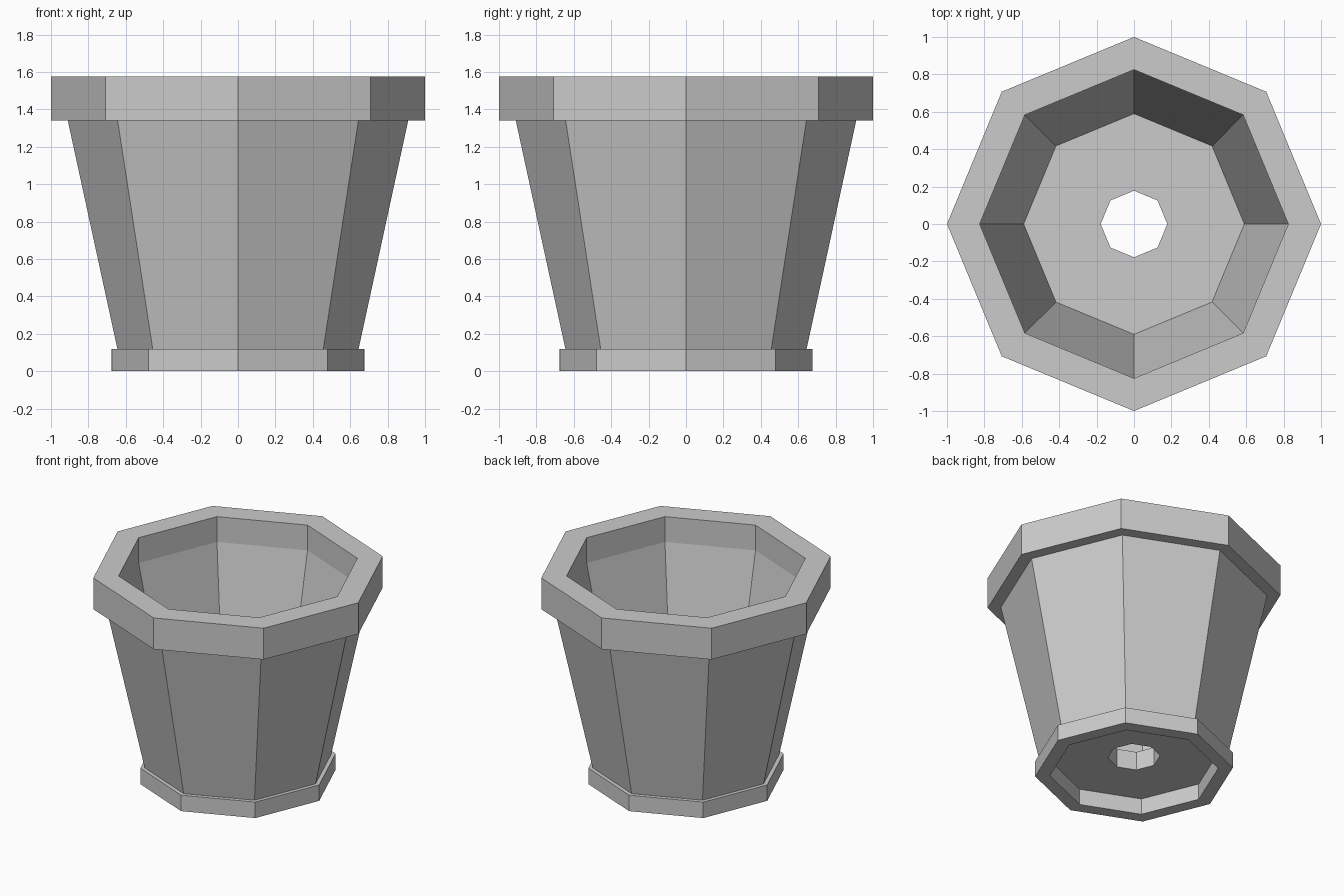
import bpy, bmesh
from math import cos, sin, pi

if "Cube" in bpy.data.objects:
    bpy.data.objects.remove(bpy.data.objects["Cube"])

SIDES = 8

# Closed cross-section of the pot: (radius, height)
profile = [
    (0.575, 0.0), (0.675, 0.0), (0.675, 0.12),   # foot ring
    (0.645, 0.12), (0.91, 1.34),                 # tapered outer wall
    (1.0, 1.34), (1.0, 1.575), (0.825, 1.575),   # rim
    (0.825, 1.385), (0.59, 0.26),                # inner wall
    (0.178, 0.26), (0.178, 0.12),                # floor and drain hole
    (0.575, 0.12),                               # recessed underside
]

# Octagonal sweep of the cross-section, corners on the axes
bm = bmesh.new()
rings = [[bm.verts.new((r * cos(2 * pi * i / SIDES), r * sin(2 * pi * i / SIDES), z))
          for i in range(SIDES)] for r, z in profile]
for k, a in enumerate(rings):
    b = rings[(k + 1) % len(rings)]
    for i in range(SIDES):
        j = (i + 1) % SIDES
        bm.faces.new((a[i], a[j], b[j], b[i]))
bmesh.ops.recalc_face_normals(bm, faces=bm.faces)

mesh = bpy.data.meshes.new("flower_pot")
bm.to_mesh(mesh)
bm.free()
pot = bpy.data.objects.new("flower_pot", mesh)
bpy.context.collection.objects.link(pot)
